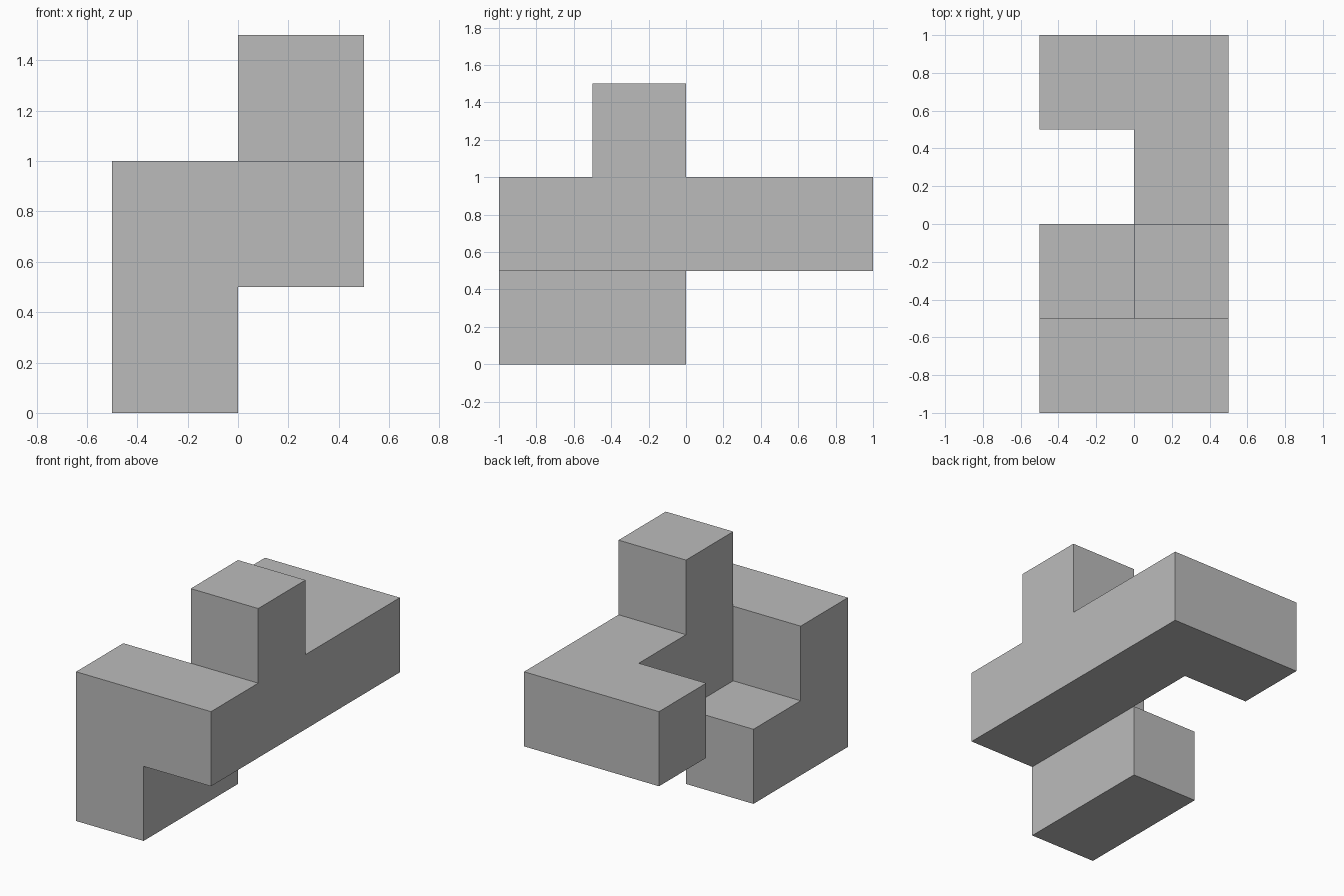
import bpy
import bmesh
import math

cube = bpy.data.objects.get("Cube")
if cube:
    bpy.data.objects.remove(cube, do_unlink=True)

UNIT = 0.5

# Plain grey material
grey = bpy.data.materials.new("grey")
grey.use_nodes = True
colour = (0.5, 0.5, 0.5, 1.0)
grey.diffuse_color = colour
grey.node_tree.nodes["Principled BSDF"].inputs["Base Color"].default_value = colour

# Unit cells as (x, y, z) grid steps
long_bar = {(1, y, 1) for y in range(4)}
top_post = {(1, 1, 2)}
front_arm = {(0, 0, 1)}
back_arm = {(0, 3, 1)}
lower_foot = {(0, 0, 0), (0, 1, 0)}
cells = long_bar | top_post | front_arm | back_arm | lower_foot


def add_side(bm, cell, axis, step):
    """Add the square on one side of a cell, wound to face outwards."""
    u, v = (axis + 1) % 3, (axis + 2) % 3
    ring = [(0, 0), (1, 0), (1, 1), (0, 1)]
    verts = []
    for a, b in ring if step > 0 else reversed(ring):
        p = list(cell)
        p[axis] += step > 0
        p[u] += a
        p[v] += b
        verts.append(bm.verts.new(((p[0] - 1) * UNIT, (p[1] - 2) * UNIT, p[2] * UNIT)))
    bm.faces.new(verts)


# Outer skin only: skip sides shared by two cells
bm = bmesh.new()
for cell in sorted(cells):
    for axis in range(3):
        for step in (-1, 1):
            neighbour = list(cell)
            neighbour[axis] += step
            if tuple(neighbour) not in cells:
                add_side(bm, cell, axis, step)

# Weld, then merge flat neighbours into whole faces
bmesh.ops.remove_doubles(bm, verts=bm.verts, dist=0.001)
bmesh.ops.dissolve_limit(bm, angle_limit=math.radians(1), verts=bm.verts, edges=bm.edges)

mesh = bpy.data.meshes.new("puzzle_block")
bm.to_mesh(mesh)
bm.free()
mesh.materials.append(grey)
block = bpy.data.objects.new("puzzle_block", mesh)
bpy.context.collection.objects.link(block)
